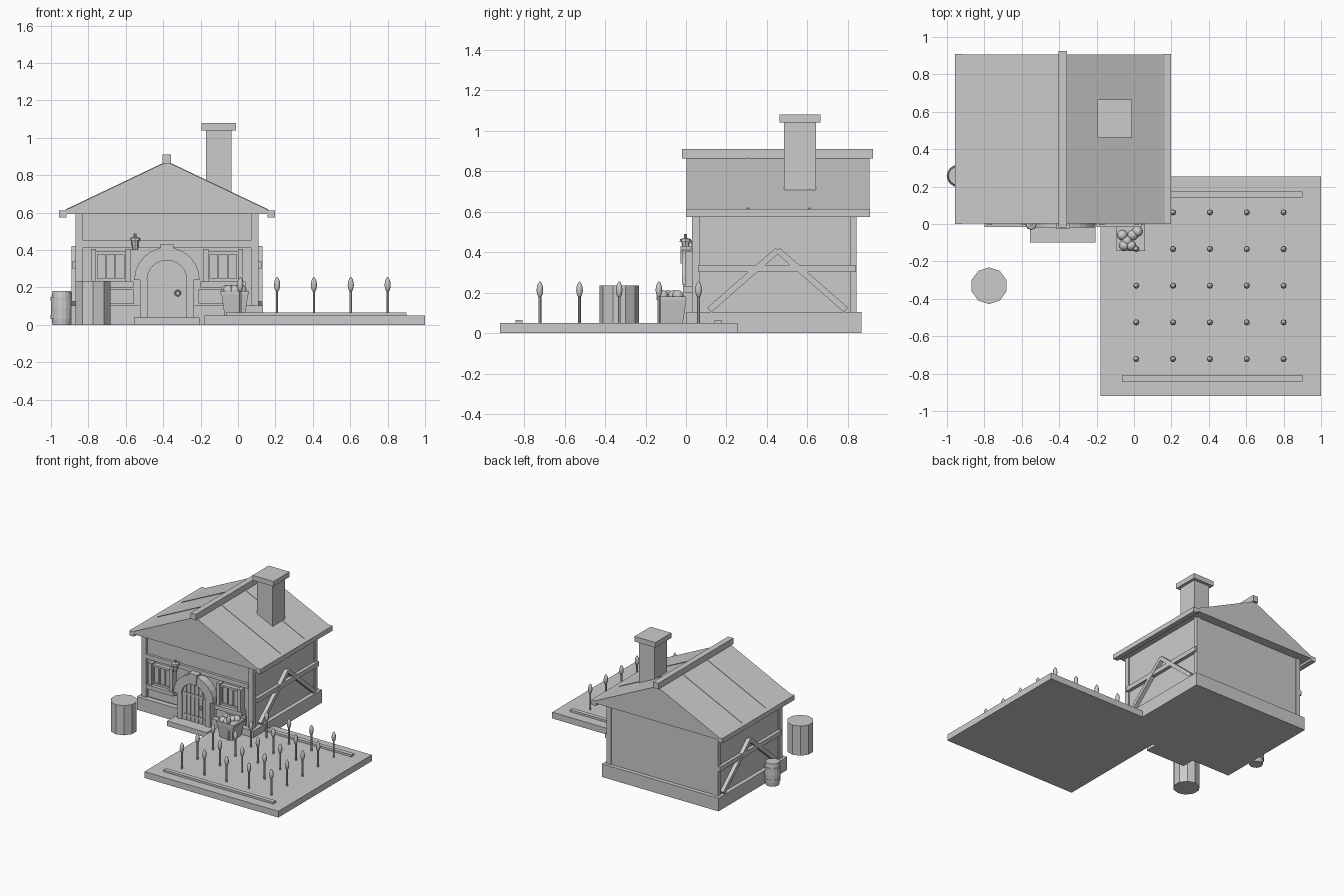
import bpy, bmesh, math
from mathutils import Matrix, Vector

if "Cube" in bpy.data.objects:
    bpy.data.objects.remove(bpy.data.objects["Cube"])

GREY = (0.6, 0.6, 0.6, 1)
mat = bpy.data.materials.new("plain grey")
mat.use_nodes = True
mat.diffuse_color = GREY
mat.node_tree.nodes["Principled BSDF"].inputs["Base Color"].default_value = GREY
CX = -0.38  # house centre line


def finish(name, bm, smooth=False):
    bmesh.ops.recalc_face_normals(bm, faces=bm.faces)
    for f in bm.faces:
        f.smooth = smooth
    me = bpy.data.meshes.new(name)
    bm.to_mesh(me)
    bm.free()
    me.materials.append(mat)
    ob = bpy.data.objects.new(name, me)
    bpy.context.collection.objects.link(ob)
    return ob


def box(name, x, y, z):
    """Box from (min, max) pairs."""
    bm = bmesh.new()
    size = [b - a for a, b in (x, y, z)]
    mid = [(a + b) / 2 for a, b in (x, y, z)]
    bmesh.ops.create_cube(bm, size=1, matrix=Matrix.Translation(mid) @ Matrix.Diagonal((*size, 1)))
    return finish(name, bm)


def beam(name, a, b, depth, width):
    """Bar between two points in an x or y plane."""
    a, b = Vector(a), Vector(b)
    d = (b - a).normalized()
    side = Vector((1, 0, 0)) if abs(d.x) < 1e-6 else Vector((0, 1, 0))
    up = d.cross(side)
    rot = Matrix((side, d, up)).transposed().to_4x4()
    bm = bmesh.new()
    bmesh.ops.create_cube(bm, size=1, matrix=Matrix.Translation((a + b) / 2) @ rot
                          @ Matrix.Diagonal((depth, (b - a).length, width, 1)))
    return finish(name, bm)


def lathe(name, pos, profile, sides, smooth=False):
    """Stack of (radius, height) rings with capped ends."""
    bm = bmesh.new()
    rings = []
    for r, z in profile:
        rings.append([bm.verts.new((pos[0] + r * math.sin(2 * math.pi * i / sides),
                                    pos[1] + r * math.cos(2 * math.pi * i / sides), pos[2] + z))
                      for i in range(sides)])
    for lo, hi in zip(rings, rings[1:]):
        for i in range(sides):
            j = (i + 1) % sides
            bm.faces.new((lo[i], lo[j], hi[j], hi[i]))
    bm.faces.new(rings[0])
    bm.faces.new(rings[-1])
    return finish(name, bm, smooth)


def prism(name, outline, y0, y1):
    """Outline in x and z, extruded along y."""
    bm = bmesh.new()
    face = bm.faces.new([bm.verts.new((x, y0, z)) for x, z in outline])
    new = bmesh.ops.extrude_face_region(bm, geom=[face])["geom"]
    bmesh.ops.translate(bm, vec=(0, y1 - y0, 0), verts=[v for v in new if isinstance(v, bmesh.types.BMVert)])
    return finish(name, bm)


def arc(r, zc, n=12):
    return [(CX + r * math.cos(math.pi * i / n), zc + r * math.sin(math.pi * i / n)) for i in range(n + 1)]


# House body
box("foundation", (CX - 0.513, CX + 0.513), (0.003, 0.867), (0, 0.104))
box("walls", (CX - 0.48, CX + 0.48), (0.045, 0.835), (0.1, 0.6))
for s, side in ((-1, "right"), (1, "left")):
    def sx(a, b, s=s):
        return tuple(sorted((CX + s * a, CX + s * b)))
    box(side + "_front_post", sx(0.45, 0.49), (0.03, 0.07), (0.1, 0.6))
    box(side + "_back_post", sx(0.45, 0.49), (0.81, 0.842), (0.1, 0.6))
    box(side + "_side_rail", sx(0.475, 0.507), (0.06, 0.84), (0.302, 0.338))
    for end in (0.115, 0.79):
        beam(side + "_brace", (CX + s * 0.495, end, 0.115), (CX + s * 0.495, 0.453, 0.41), 0.03, 0.03)
    box(side + "_eave", sx(0.537, 0.577), (0, 0.91), (0.575, 0.613))

    # Window with frame, bars, shutters and sill
    wx = CX + s * 0.3
    box(side + "_window_pane", (wx - 0.075, wx + 0.075), (0.025, 0.05), (0.24, 0.39))
    for dx in (-0.075, -0.025, 0.025, 0.075):
        box(side + "_window_bar", (wx + dx - 0.004, wx + dx + 0.004), (0.015, 0.05), (0.24, 0.39))
    for z in (0.24, 0.385):
        box(side + "_window_frame", (wx - 0.08, wx + 0.08), (0.012, 0.05), (z - 0.008, z + 0.008))
    for e in (-1, 1):
        xc = wx + e * 0.093
        box(side + "_shutter", (xc - 0.014, xc + 0.014), (-0.005, 0.05), (0.23, 0.405))
    box(side + "_sill", (wx - 0.12, wx + 0.12), (-0.015, 0.05), (0.2, 0.232))
    box(side + "_wainscot", (wx - 0.13, wx + 0.125), (0.03, 0.05), (0.115, 0.19))

box("front_rail", (CX - 0.45, CX + 0.45), (0.025, 0.05), (0.415, 0.45))

# Roof
prism("roof", [(CX - 0.555, 0.593), (CX + 0.555, 0.593), (CX + 0.555, 0.608),
               (CX, 0.872), (CX - 0.555, 0.608)], 0.003, 0.907)
box("ridge", (CX - 0.023, CX + 0.023), (-0.02, 0.924), (0.862, 0.91))
for y in (0.305, 0.61):
    for s in (-1, 1):
        beam("roof_batten", (CX + s * 0.54, y, 0.614), (CX, y, 0.871), 0.01, 0.008)
box("chimney", (-0.172, -0.034), (0.484, 0.642), (0.6, 1.05))
box("chimney_cap", (-0.196, -0.012), (0.463, 0.665), (1.04, 1.08))

# Doorway
ZC = 0.24
box("doorstep", (CX - 0.175, CX + 0.175), (-0.1, 0.01), (0, 0.04))
prism("door", arc(0.108, ZC) + [(CX - 0.108, 0.04), (CX + 0.108, 0.04)], -0.004, 0.05)
prism("door_arch", arc(0.175, ZC) + arc(0.106, ZC)[::-1], -0.02, 0.05)
for s in (-1, 1):
    a, b = sorted((CX + s * 0.104, CX + s * 0.145))
    box("door_jamb", (a, b), (-0.015, 0.05), (0.04, ZC))
for dx in (-0.07, -0.035, 0, 0.035, 0.07):
    top = ZC + math.sqrt(0.106 ** 2 - dx ** 2)
    box("door_seam", (CX + dx - 0.003, CX + dx + 0.003), (-0.008, 0), (0.045, top))
for z in (0.085, 0.255):
    box("door_strap", (CX - 0.085, CX + 0.085), (-0.012, 0), (z - 0.008, z + 0.008))
bpy.ops.mesh.primitive_torus_add(location=(-0.322, -0.014, 0.17), rotation=(math.pi / 2, 0, 0), major_radius=0.014,
                                 minor_radius=0.004, major_segments=12, minor_segments=6)
ring = bpy.context.object
ring.name = "door_ring"
ring.data.materials.append(mat)
prism("keystone", [(CX - 0.027, 0.345), (CX + 0.027, 0.345), (CX + 0.036, 0.43), (CX - 0.036, 0.43)], -0.027, 0.05)

# Wall lantern
LX = -0.55
box("lantern_bracket", (LX - 0.008, LX + 0.008), (0, 0.05), (0.44, 0.455))
lathe("lantern", (LX, -0.002, 0.4), [(0.016, 0), (0.02, 0.05)], 8)
lathe("lantern_cap", (LX, -0.002, 0.45), [(0.03, 0), (0.027, 0.015), (0.008, 0.02), (0.008, 0.04)], 8)

# Barrel and stump
BP = (-0.942, 0.257, 0)
lathe("barrel", BP, [(0.05, 0), (0.056, 0.045), (0.058, 0.09), (0.056, 0.135), (0.05, 0.18)], 16)
for z in (0.035, 0.13):
    lathe("barrel_hoop", BP, [(0.0595, z), (0.0595, z + 0.018)], 16)
lathe("stump", (-0.775, -0.33, 0), [(0.098, 0), (0.098, 0.235)], 10)

# Garden bed
box("garden_bed", (-0.18, 1), (-0.92, 0.255), (0, 0.05))
for y in (-0.825, 0.158):
    box("garden_edging", (-0.065, 0.9), (y - 0.017, y + 0.017), (0.045, 0.066))
head = [(0.003, 0.125), (0.012, 0.14), (0.0165, 0.162), (0.014, 0.185), (0.008, 0.2), (0.002, 0.208)]
for i in range(5):
    for j in range(5):
        p = (0.012 + 0.197 * i, 0.062 - 0.196 * j, 0.048)
        lathe("crop_stalk", p, [(0.007, 0), (0.007, 0.14)], 6)
        lathe("crop_head", p, head, 8, True)

# Planter with round flowers
PX, PY = -0.017, -0.07
bm = bmesh.new()
bmesh.ops.create_cube(bm, size=1)
for v in bm.verts:
    half = 0.072 if v.co.z > 0 else 0.054
    v.co = (PX + math.copysign(half, v.co.x), PY + math.copysign(half, v.co.y), 0.17 if v.co.z > 0 else 0.045)
finish("planter", bm)
box("planter_rim", (PX - 0.077, PX + 0.077), (PY - 0.075, PY + 0.07), (0.163, 0.182))
for dx, dy in ((-0.045, 0.01), (-0.02, -0.02), (0.035, 0.03), (0, -0.045), (0.01, 0.01), (-0.035, -0.045)):
    bm = bmesh.new()
    bmesh.ops.create_uvsphere(bm, u_segments=12, v_segments=8, radius=0.028,
                              matrix=Matrix.Translation((PX + dx, PY + dy, 0.185)))
    finish("flower", bm, True)
